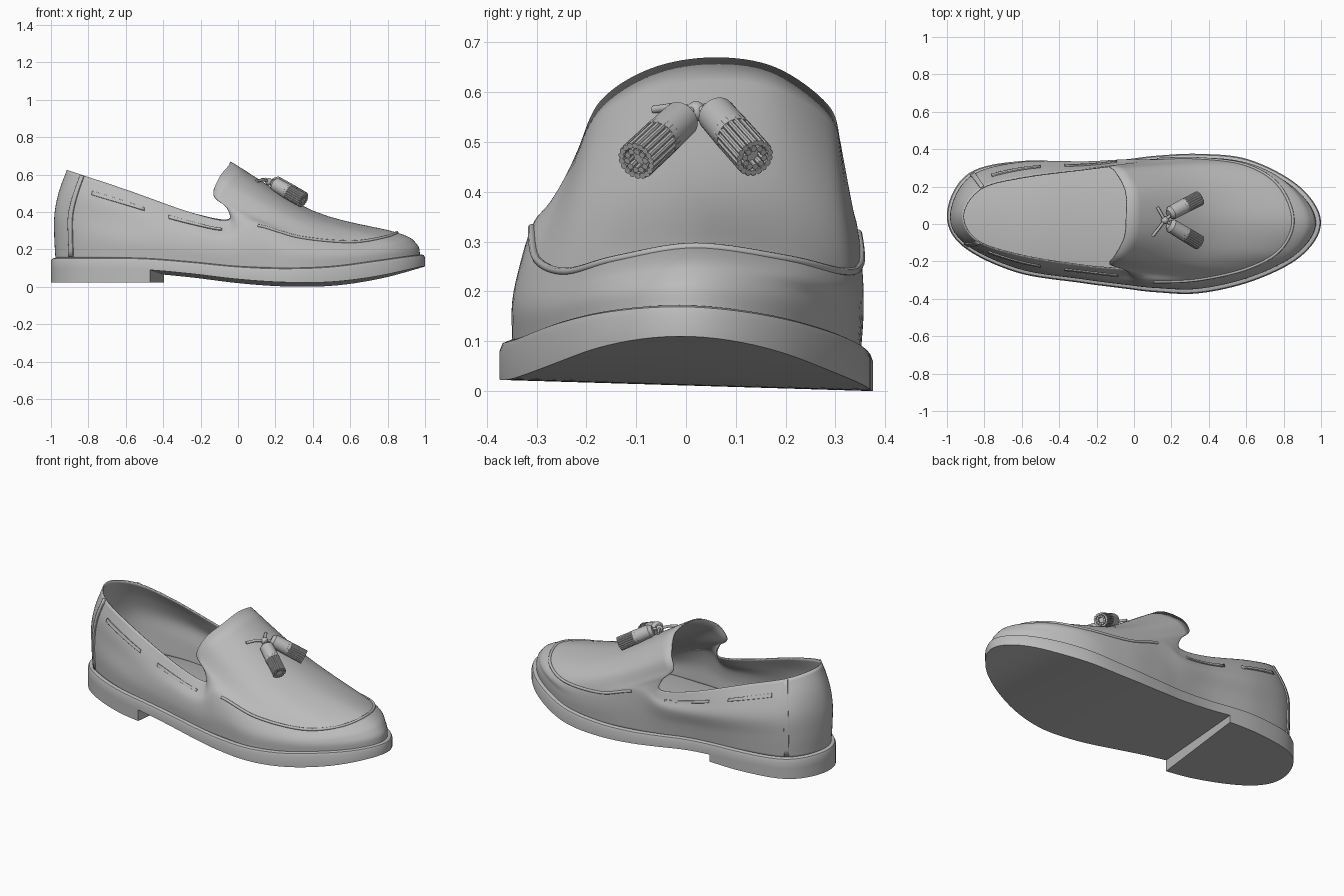
import bpy, bmesh, math
from mathutils import Vector, Matrix

cube = bpy.data.objects.get("Cube")
if cube:
    bpy.data.objects.remove(cube, do_unlink=True)

leather = bpy.data.materials.new("grey_leather")
leather.use_nodes = True
GREY = (0.5, 0.5, 0.5, 1)
leather.diffuse_color = GREY
leather.node_tree.nodes["Principled BSDF"].inputs["Base Color"].default_value = GREY


def catmull(a, b, c, d, t):
    return b + ((c - a) * t + (2 * a - 5 * b + 4 * c - d) * t * t
                + (3 * b - a - 3 * c + d) * t ** 3) * 0.5


def around(loop, u):
    """Point on a closed control loop."""
    k = math.floor(u)
    return catmull(*[loop[(k + j) % len(loop)] for j in (-1, 0, 1, 2)], u - k)


def along(row, v):
    """Point on an open control row, with the ends extended."""
    k = min(max(math.floor(v), 0), len(row) - 2)
    ext = [2 * row[0] - row[1], *row, 2 * row[-1] - row[-2]]
    return catmull(*ext[k:k + 4], v - k)


def add_object(name, bm, smooth=35):
    mesh = bpy.data.meshes.new(name)
    bm.to_mesh(mesh)
    bm.free()
    mesh.materials.append(leather)
    obj = bpy.data.objects.new(name, mesh)
    bpy.context.collection.objects.link(obj)
    bpy.ops.object.select_all(action="DESELECT")
    obj.select_set(True)
    bpy.context.view_layer.objects.active = obj
    bpy.ops.object.shade_smooth_by_angle(angle=math.radians(smooth))
    return obj


def thicken(obj, thickness, offset):
    mod = obj.modifiers.new("thickness", "SOLIDIFY")
    mod.thickness, mod.offset = thickness, offset


def add_tube(name, points, radius):
    data = bpy.data.curves.new(name, "CURVE")
    data.dimensions = "3D"
    data.bevel_depth, data.bevel_resolution, data.use_fill_caps = radius, 2, True
    spline = data.splines.new("POLY")
    spline.points.add(len(points) - 1)
    for p, co in zip(spline.points, points):
        p.co = (*co, 1)
    data.materials.append(leather)
    obj = bpy.data.objects.new(name, data)
    bpy.context.collection.objects.link(obj)


# Heights of the sole along its length, heel to toe
TOP = [.155, .15, .145, .125, .10, .09, .10, .135, .175]
BOTTOM = [.095, .092, .083, .06, .03, .013, .016, .05, .11]


def sole_z(heights, x, y):
    return along(heights, (x + 1) * 4) - 0.03 * y


# Control loops, from the toe around the +y side to the heel and back
footprint = [(.975, .01), (.865, .185), (.61, .32), (.35, .35), (.12, .34), (-.05, .32),
             (-.26, .305), (-.6, .312), (-.87, .25), (-.975, .06), (-.9, -.1), (-.62, -.235),
             (-.28, -.29), (-.05, -.32), (.12, -.34), (.35, -.345), (.63, -.28), (.875, -.155)]
apron = [(.85, .02, .29), (.775, .205, .265), (.6, .315, .24), (.33, .35, .255),
         (.1, .345, .32), (-.06, .345, .27), (-.26, .335, .28), (-.6, .332, .34),
         (-.87, .255, .38), (-.98, .055, .39), (-.905, -.1, .385), (-.6, -.228, .34),
         (-.26, -.285, .28), (-.05, -.31, .26), (.08, -.31, .33), (.33, -.3, .265),
         (.6, -.24, .24), (.78, -.14, .265)]
opening = [(-.04, .055, .67), (-.045, .18, .65), (-.1, .285, .575), (-.13, .31, .5),
           (-.06, .32, .42), (-.06, .32, .36), (-.26, .295, .4), (-.6, .25, .52),
           (-.82, .19, .59), (-.915, .05, .625), (-.84, -.09, .6), (-.6, -.17, .52),
           (-.26, -.225, .4), (-.06, -.24, .355), (-.06, -.24, .42), (-.13, -.215, .49),
           (-.1, -.17, .585), (-.05, -.07, .648)]
base = [Vector((x, y, sole_z(TOP, x, y) - 0.01)) for x, y in footprint]
apron = [Vector(p) for p in apron]
opening = [Vector(p) for p in opening]
COUNT = len(base)
STEPS = COUNT * 8


def outward(u):
    t = (around(base, u + 0.05) - around(base, u - 0.05)).normalized()
    return Vector((t.y, -t.x, 0)).normalized()


# Rounded side wall, and an instep that dips at the toe and swells at the heel
bulge = [Vector((*b.lerp(m, 0.2).xy, b.lerp(m, 0.52).z)) + outward(i) * 0.006
         for i, (b, m) in enumerate(zip(base, apron))]
instep = [m.lerp(o, 0.5) for m, o in zip(apron, opening)]
for i, sag in zip((-2, -1, 0, 1, 2), (.02, .06, .075, .06, .02)):
    instep[i].z -= sag
for i in range(7, 12):
    instep[i] += outward(i) * 0.01
LOOPS = [base, bulge, apron, instep, opening]


def surface(u, v):
    return along([around(loop, u) for loop in LOOPS], v)


def surface_normal(u, v):
    e = 0.02
    du = surface(u + e, v) - surface(u - e, v)
    dv = surface(u, v + e) - surface(u, v - e)
    return du.cross(dv).normalized()


def grid(bm, rows, closed):
    rows = [[bm.verts.new(p) for p in row] for row in rows]
    n = len(rows[0])
    for low, high in zip(rows, rows[1:]):
        for i in range(n if closed else n - 1):
            j = (i + 1) % n
            bm.faces.new((low[i], low[j], high[j], high[i]))
    return rows


# Upper with open top line
bm = bmesh.new()
grid(bm, [[surface(i / 8, j / 6) for i in range(STEPS)] for j in range(25)], True)
thicken(add_object("upper", bm, 50), 0.007, -1)


# Sole slab and heel block share the widened footprint
def outline(grow, height):
    ring = []
    for i in range(STEPS):
        p = around(base, i / 8) + outward(i / 8) * grow
        ring.append((p.x, p.y, height(p.x, p.y)))
    return ring


def closed_loft(rings):
    bm = bmesh.new()
    rows = grid(bm, rings, True)
    for row in (rows[0], rows[-1]):
        for i in range(STEPS // 2):
            quad = (row[i], row[i + 1], row[-i - 1], row[-i])
            bm.faces.new(list(dict.fromkeys(quad)))
    bmesh.ops.recalc_face_normals(bm, faces=bm.faces)
    return bm


bm = closed_loft([outline(.025, lambda x, y: sole_z(BOTTOM, x, y)),
                  outline(.025, lambda x, y: sole_z(TOP, x, y) - .02),
                  outline(.019, lambda x, y: sole_z(TOP, x, y) - .005),
                  outline(.008, lambda x, y: sole_z(TOP, x, y))])
add_object("sole", bm)

bm = closed_loft([outline(.025, lambda x, y: .022),
                  outline(.025, lambda x, y: sole_z(BOTTOM, x, y))])
bmesh.ops.bisect_plane(bm, geom=bm.verts[:] + bm.edges[:] + bm.faces[:],
                       plane_co=(-.435, 0, 0), plane_no=(.58, -.07, 0), clear_outer=True)
bmesh.ops.holes_fill(bm, edges=[e for e in bm.edges if e.is_boundary], sides=0)
bmesh.ops.recalc_face_normals(bm, faces=bm.faces)
add_object("heel_block", bm)

# Raised apron seam over the toe
add_tube("apron_seam", [surface(i / 8, 2) for i in range(-31, 32)], 0.008)


# Strips lying on the upper
def patch(name, u0, u1, v0, v1, slope=0):
    bm = bmesh.new()
    rows = []
    for j in range(13):
        row = []
        for i in range(13):
            u, v = u0 + (u1 - u0) * i / 12, v0 + (v1 - v0) * j / 12 + slope * i / 12
            row.append(surface(u, v) + surface_normal(u, v) * 0.002)
        rows.append(row)
    grid(bm, rows, False)
    bmesh.ops.recalc_face_normals(bm, faces=bm.faces)
    thicken(add_object(name, bm), 0.01, 0)


for side, flip in (("right", False), ("left", True)):
    def at(u):
        return COUNT - u if flip else u
    patch(side + "_heel_strip", at(10.0), at(10.11), 0.1, 3.97)
    patch(side + "_rear_lace", at(10.4), at(11.3), 3.18, 3.38, -.15)
    patch(side + "_front_lace", at(11.65), at(12.8), 2.95, 3.18, -.1)


# Tassels: a smooth cap with a bundle of strands
def tassel(name, start, end):
    start, end = Vector(start), Vector(end)
    turn = (end - start).to_track_quat("Z", "Y").to_matrix().to_4x4()
    length = (end - start).length
    bm = bmesh.new()

    def rod(x, y, z0, z1, r0, r1, sides):
        place = Matrix.Translation(start) @ turn @ Matrix.Translation((x, y, (z0 + z1) / 2))
        bmesh.ops.create_cone(bm, cap_ends=True, segments=sides, radius1=r0, radius2=r1,
                              depth=z1 - z0, matrix=place)
    rod(0, 0, -.018, 0, .022, .038, 24)
    rod(0, 0, 0, length * .5, .038, .04, 24)
    rod(0, 0, length * .4, length * .9, .03, .03, 16)
    for ring, number in ((.034, 18), (.021, 10)):
        for k in range(number):
            a = math.tau * k / number
            rod(ring * math.cos(a), ring * math.sin(a), length * .4, length, .006, .0065, 8)
    add_object(name, bm)


tassel("left_tassel", (.2, .06, .556), (.35, .138, .468))
tassel("right_tassel", (.2, -.01, .546), (.35, -.1, .462))

# Knot and cord ends
bm = bmesh.new()
bmesh.ops.create_uvsphere(bm, u_segments=16, v_segments=10, radius=.02,
                          matrix=Matrix.Translation((.165, .02, .562)))
add_object("knot", bm, 60)
for name, tip in (("left_cord", (.125, .09, .572)), ("right_cord", (.1, -.065, .565)),
                  ("left_link", (.21, .06, .552)), ("right_link", (.21, -.01, .545))):
    mid = Vector(tip).lerp(Vector((.165, .02, .562)), .5) + Vector((0, 0, .008))
    add_tube(name, [(.165, .02, .564), mid, tip], .008)
